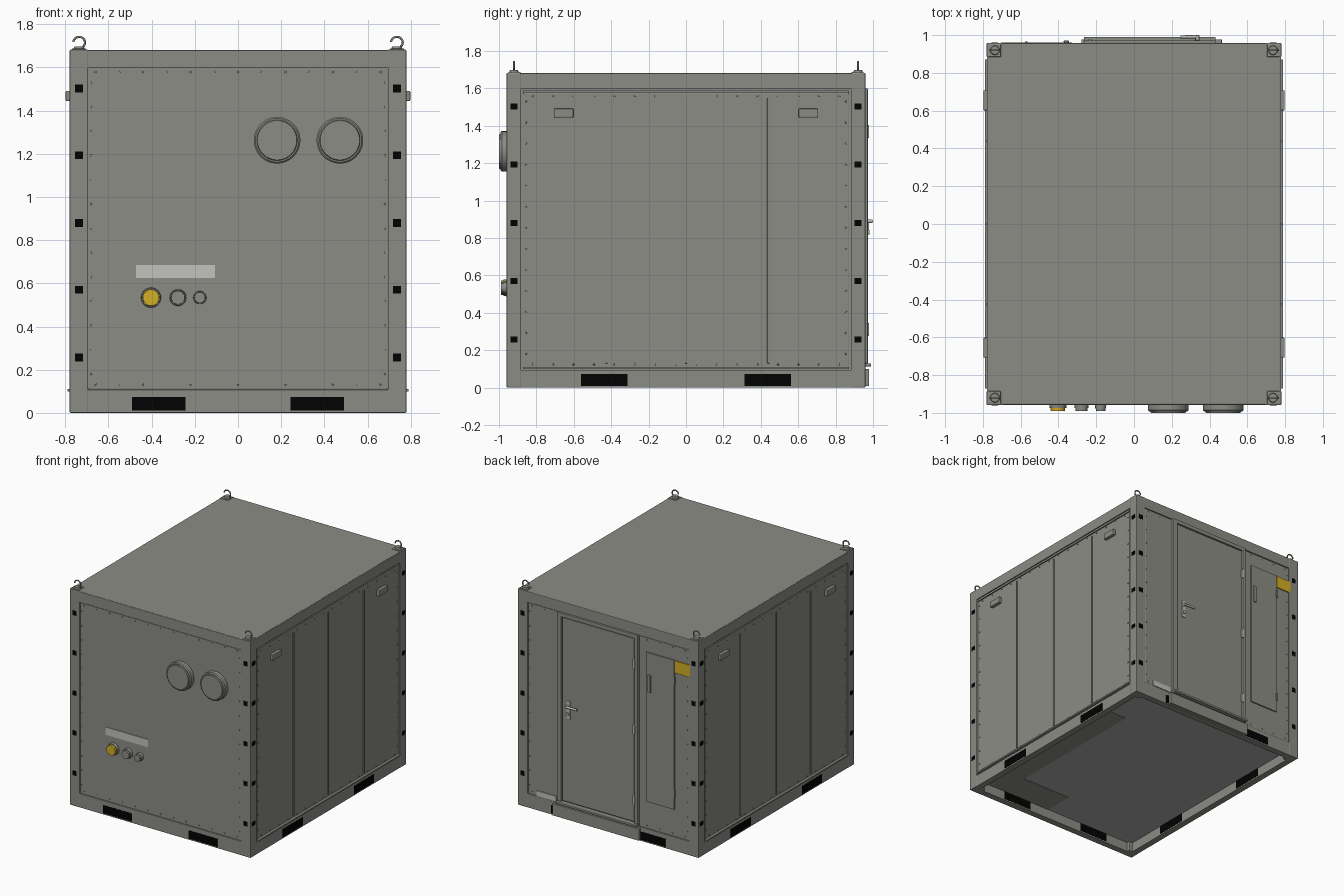
import bpy, bmesh, math
from mathutils import Matrix, Vector

if "Cube" in bpy.data.objects:
    bpy.data.objects.remove(bpy.data.objects["Cube"])


def material(name, rgb):
    m = bpy.data.materials.new(name)
    m.diffuse_color = (*rgb, 1)
    m.use_nodes = True
    m.node_tree.nodes["Principled BSDF"].inputs["Base Color"].default_value = m.diffuse_color
    return m


GREY = material("shelter_grey", (0.265, 0.265, 0.24))
PALE = material("pale_plate", (0.54, 0.55, 0.51))
BLACK = material("black_opening", (0.0005, 0.0005, 0.0005))
YELLOW = material("warning_yellow", (0.65, 0.43, 0.02))
FLOOR = material("floor_grey", (0.39, 0.41, 0.39))
STEEL = material("steel", (0.50, 0.50, 0.48))


def finish(name, bm, mat, bevel=0.0, smooth=False):
    me = bpy.data.meshes.new(name)
    bm.normal_update()
    bm.to_mesh(me)
    bm.free()
    me.materials.append(mat)
    ob = bpy.data.objects.new(name, me)
    bpy.context.collection.objects.link(ob)
    if bevel:
        b = ob.modifiers.new("bevel", 'BEVEL')
        b.width, b.segments = bevel, 2
    if smooth:
        bpy.ops.object.select_all(action='DESELECT')
        bpy.context.view_layer.objects.active = ob
        ob.select_set(True)
        bpy.ops.object.shade_smooth_by_angle(angle=math.radians(35))
    return ob


def boxes(name, items, mat=GREY, bevel=0.0):
    """Each item: x0, x1, y0, y1, z0, z1 (any order per pair)."""
    bm = bmesh.new()
    for x0, x1, y0, y1, z0, z1 in items:
        c = Vector((x0 + x1, y0 + y1, z0 + z1)) / 2
        s = (abs(x1 - x0), abs(y1 - y0), abs(z1 - z0), 1)
        bmesh.ops.create_cube(bm, size=1, matrix=Matrix.Translation(c) @ Matrix.Diagonal(s))
    return finish(name, bm, mat, bevel)


def rods(name, items, mat=GREY, sides=40):
    """Each item: start point, end point, start radius, end radius."""
    bm = bmesh.new()
    for a, b, r0, r1 in items:
        a, b = Vector(a), Vector(b)
        q = Vector((0, 0, 1)).rotation_difference(b - a).to_matrix().to_4x4()
        bmesh.ops.create_cone(bm, cap_ends=True, segments=sides, radius1=r0, radius2=r1,
                              depth=(b - a).length, matrix=Matrix.Translation((a + b) / 2) @ q)
    return finish(name, bm, mat, smooth=True)


def spread(a, b, n):
    return [a + (b - a) * i / (n - 1) for i in range(n)]


S = (-1, 1)
CORNERS = [(sx, sy) for sx in S for sy in S]

# Main shell: walls, floor, roof
boxes("wall_core", [(-.768, .768, -.947, .947, .09, 1.66)])
boxes("floor_panel", [(-.73, .73, -.91, .91, .075, .091)], FLOOR)
boxes("floor_side_strip", [(.5, .729, -.909, .5, .073, .08)])
boxes("floor_end_strip", [(.07, .5, -.909, -.67, .073, .08)])
boxes("roof", [(-.774, .774, -.953, .957, 1.655, 1.682)], GREY, .004)

# Frame: posts and rails
boxes("corner_posts", [(sx * .694, sx * .78, sy * .882, sy * .959, 0, 1.683)
                       for sx, sy in CORNERS], GREY, .005)
boxes("top_rails", [(-.7, .7, s * .9, s * .957, 1.597, 1.68) for s in S]
      + [(s * .72, s * .778, -.89, .89, 1.597, 1.68) for s in S], GREY, .003)
boxes("bottom_rails", [(-.7, .7, s * .905, s * .957, 0, .108) for s in S]
      + [(s * .726, s * .778, -.89, .89, 0, .095) for s in S], GREY, .003)

# Fork pockets running through the bottom rails
boxes("fork_pockets", [(s * .243, s * .492, t * .9035, t * .9585, .01, .074) for s in S for t in S]
      + [(t * .7245, t * .7795, s * .313, s * .562, .01, .074) for s in S for t in S], BLACK)

# Square openings up both outer faces of each post
slots = []
for sx, sy in CORNERS:
    for z in (.257, .57, .88, 1.193, 1.503):
        x, y = sx * .737, sy * .92
        slots.append((x - .018, x + .018, sy * .93, sy * .9605, z - .018, z + .018))
        slots.append((sx * .75, sx * .7815, y - .019, y + .019, z - .016, z + .016))
boxes("post_slots", slots, BLACK)

# Side panels with seam strips, lower drip ledge and vent boxes
boxes("side_panels", [(s * .76, s * .773, -.872, .872, .112, 1.572) for s in S], GREY, .002)
boxes("side_seams", [(s * .77, s * .781, y - .006, y + .006, .13, 1.55)
                     for s in S for y in (-.425, 0, .44)], GREY, .002)
boxes("side_drip_ledges", [(s * .765, s * .79, -.872, .872, .1, .111) for s in S])
boxes("side_top_trims", [(s * .765, s * .778, -.872, .872, 1.575, 1.59) for s in S])
boxes("side_vent_boxes", [(s * .77, s * .798, t * .602, t * .707, 1.444, 1.492)
                          for s in S for t in S], GREY, .005)

# Front and back panels
boxes("front_panel", [(-.692, .692, -.952, -.94, .11, 1.594)], GREY, .002)
boxes("back_panel", [(-.692, .692, .94, .952, .11, 1.594)], GREY, .002)

# Rivets around each panel
rivets = []
for s in S:
    for x in spread(-.66, .66, 13):
        for z in (.132, 1.578):
            if s < 0 or not -.3 < x < .46:
                rivets.append(((x, s * .95, z), (x, s * .956, z), .005, .004))
    for t in S:
        for z in spread(.18, 1.53, 13):
            rivets.append(((t * .68, s * .95, z), (t * .68, s * .956, z), .005, .004))
            rivets.append(((s * .772, t * .855, z), (s * .778, t * .855, z), .005, .004))
    for y in spread(-.82, .82, 16):
        for z in (.124, 1.558):
            rivets.append(((s * .772, y, z), (s * .778, y, z), .005, .004))
rods("panel_rivets", rivets, GREY, 8)

# Front round vents
vents = []
for x in (.181, .472):
    z = 1.263
    vents += [((x, -.945, z), (x, -.985, z), .108, .108),
              ((x, -.985, z), (x, -.992, z), .108, .101),
              ((x, -.99, z), (x, -1.0, z), .095, .091)]
rods("round_vents", vents, GREY, 48)

# Front sockets, yellow cap and plate
sockets, caps = [], []
for x, r in ((-.403, .047), (-.278, .039), (-.177, .031)):
    z = .534
    sockets.append(((x, -.945, z), (x, -.975, z), r, r * .94))
    caps.append(((x, -.97, z), (x, -.99, z), r * .84, r * .8))
rods("sockets", sockets)
rods("yellow_socket_cap", caps[:1], YELLOW)
rods("grey_socket_caps", caps[1:])
boxes("front_plate", [(-.473, -.107, -.957, -.951, .626, .686)], PALE)

# Back door: frame, leaf, threshold and sill
boxes("door_frame", [(.395, .432, .945, .972, .13, 1.6), (-.265, -.235, .945, .972, .13, 1.6),
                     (-.265, .432, .945, .972, 1.57, 1.6)], GREY, .003)
boxes("door_leaf", [(-.23, .39, .945, .967, .14, 1.565)], GREY, .004)
boxes("door_threshold", [(-.265, .432, .945, .99, .114, .13)], GREY, .002)
boxes("door_sill", [(-.278, .465, .95, .978, .008, .1)], GREY, .002)
boxes("door_hinges", [(-.243, -.223, .965, .979, z - .035, z + .035)
                      for z in (.31, .86, 1.37)], STEEL, .003)

# Door handle: back plate, spindle, lever
boxes("handle_plate", [(.318, .35, .965, .973, .79, .93)], STEEL, .003)
rods("handle_lever", [((.336, .97, .89), (.336, .997, .89), .01, .01),
                      ((.344, .991, .89), (.245, .991, .89), .009, .008),
                      ((.336, .97, .83), (.336, .982, .83), .012, .012)], STEEL, 16)

# Cabinet hatch beside the door
boxes("cabinet_hatch", [(-.572, -.327, .948, .962, .322, 1.485)], GREY, .002)
boxes("hatch_latch", [(-.372, -.345, .96, .971, 1.18, 1.315)], GREY, .003)
boxes("hatch_hinges", [(-.578, -.565, .955, .967, z - .03, z + .03) for z in (.45, 1.33)], GREY)

# Back labels
boxes("warning_label", [(-.705, -.574, .951, .9605, 1.388, 1.482)], YELLOW)
boxes("back_plate", [(.45, .615, .951, .9585, .11, .152)], PALE)

# Lifting eyes on the corners
boxes("corner_pads", [(sx * .705, sx * .77, sy * .885, sy * .95, 1.68, 1.687)
                      for sx, sy in CORNERS], GREY, .002)
rods("eye_bases", [((sx * .736, sy * .92, 1.684), (sx * .736, sy * .92, 1.698), .026, .022)
                   for sx, sy in CORNERS], GREY, 24)
for sx, sy in CORNERS:
    cu = bpy.data.curves.new("lifting_eye", 'CURVE')
    cu.dimensions, cu.bevel_depth, cu.bevel_resolution = '3D', .005, 2
    cu.use_fill_caps = True
    sp = cu.splines.new('POLY')
    angles = spread(math.radians(-50), math.radians(175), 20)
    sp.points.add(len(angles) - 1)
    for p, a in zip(sp.points, angles):
        p.co = (sx * .736 + .027 * math.cos(a), sy * .92, 1.716 + .026 * math.sin(a), 1)
    cu.materials.append(GREY)
    bpy.context.collection.objects.link(bpy.data.objects.new("lifting_eye", cu))
